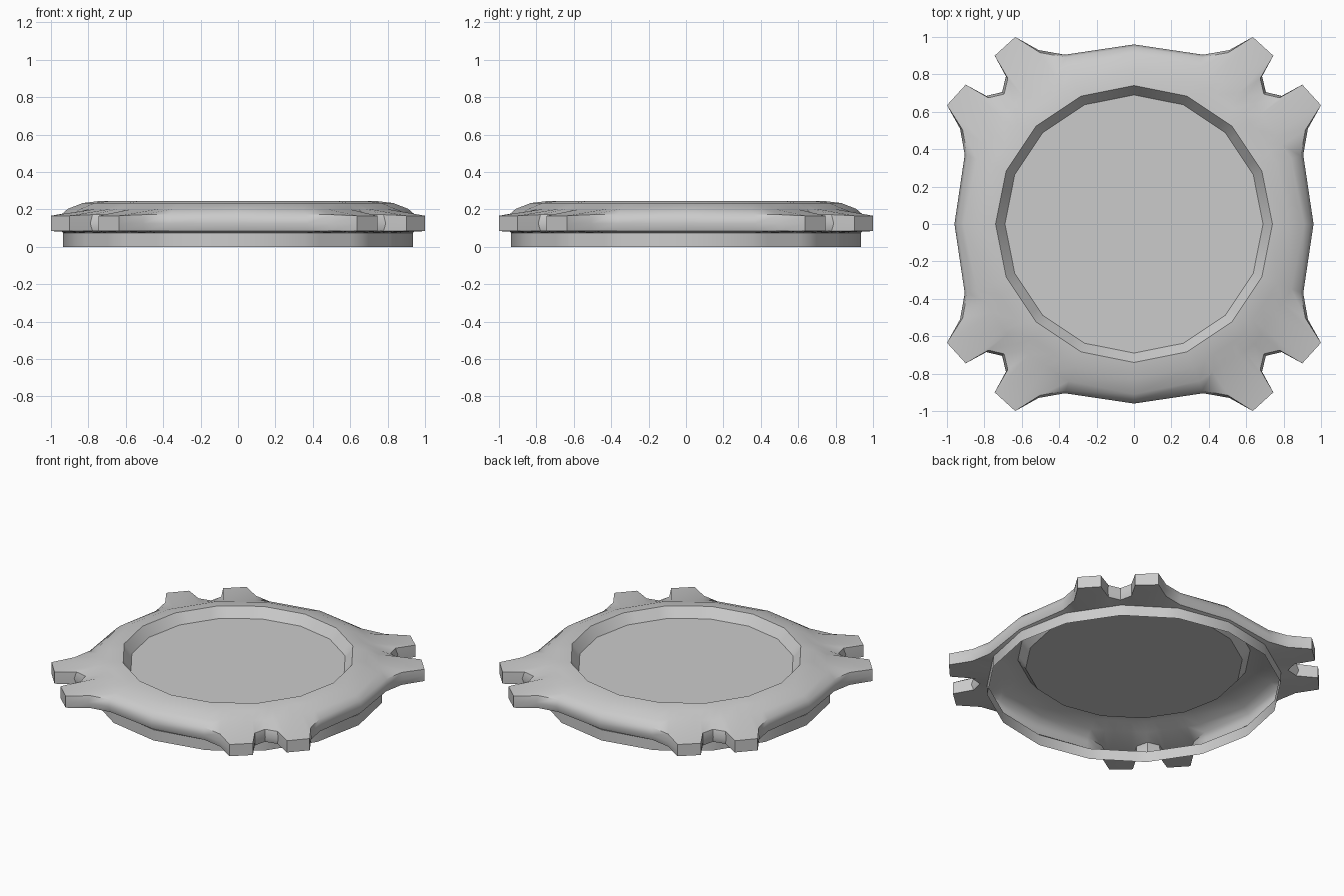
import bpy, bmesh, math
from mathutils import Vector

cube = bpy.data.objects.get("Cube")
if cube:
    bpy.data.objects.remove(cube, do_unlink=True)

grey = bpy.data.materials.new("plain_grey")
grey.use_nodes = True
colour = (0.6, 0.6, 0.6, 1)
grey.diffuse_color = colour
grey.node_tree.nodes["Principled BSDF"].inputs["Base Color"].default_value = colour

# Half a quadrant of the outline, from the middle of one side to the diagonal
half = [(0, .96), (.37, .905), (.51, .93), (.635, 1), (.745, .9), (.685, .79), (.705, .705)]
quadrant = half + [(y, x) for x, y in half[-2:0:-1]]
# Where each outline point sits along the sixteen-sided ring, counted in corners
half_steps = [0, 1, 1.25, 1.42, 1.72, 1.82, 2]
steps = half_steps + [4 - s for s in half_steps[-2:0:-1]]
TIPS = (3, 4, 8, 9)


def turn(v, q):
    x, y = v
    for _ in range(q):
        x, y = y, -x
    return Vector((x, y))


def corner(k, radius):
    a = math.tau * k / 16
    return Vector((math.sin(a), math.cos(a))) * radius


def polygon_ring(radius, z):
    ring = []
    for q in range(4):
        for s in steps:
            k = math.floor(s)
            p = corner(k + 4 * q, radius).lerp(corner(k + 1 + 4 * q, radius), s - k)
            ring.append((p.x, p.y, z))
    return ring


def outline_ring(scale, z, tip_z):
    ring = []
    for q in range(4):
        for i, v in enumerate(quadrant):
            tip = i in TIPS
            p = turn(v, q) * (1 if tip else scale)
            ring.append((p.x, p.y, tip_z if tip else z))
    return ring


def make_object(name, rings, cap=False):
    bm = bmesh.new()
    loops = [[bm.verts.new(p) for p in ring] for ring in rings]
    for a, b in zip(loops, loops[1:]):
        for i in range(len(a)):
            j = (i + 1) % len(a)
            bm.faces.new((a[i], b[i], b[j], a[j]))
    if cap:
        bm.faces.new(loops[0][::-1])
    bm.normal_update()
    mesh = bpy.data.meshes.new(name)
    bm.to_mesh(mesh)
    bm.free()
    mesh.materials.append(grey)
    obj = bpy.data.objects.new(name, mesh)
    bpy.context.collection.objects.link(obj)
    bpy.ops.object.select_all(action='DESELECT')
    obj.select_set(True)
    bpy.context.view_layer.objects.active = obj
    bpy.ops.object.shade_smooth_by_angle(angle=math.radians(42))
    return obj


# Hollow ring case with four pairs of lugs, from the inner lip to the outer underside
make_object("lugged_case", [
    polygon_ring(.69, .18),
    polygon_ring(.74, .245),
    polygon_ring(.83, .234),
    polygon_ring(.91, .203),
    outline_ring(.985, .172, .166),
    outline_ring(1, .125, .125),
    outline_ring(.985, .085, .084),
    polygon_ring(.935, .075),
])

# Straight skirt under the case
make_object("lower_skirt", [polygon_ring(.935, .075), polygon_ring(.935, 0)])

# Flat disc in the opening
make_object("face_disc", [[(*corner(k, .69), .18) for k in range(16)]], cap=True)
